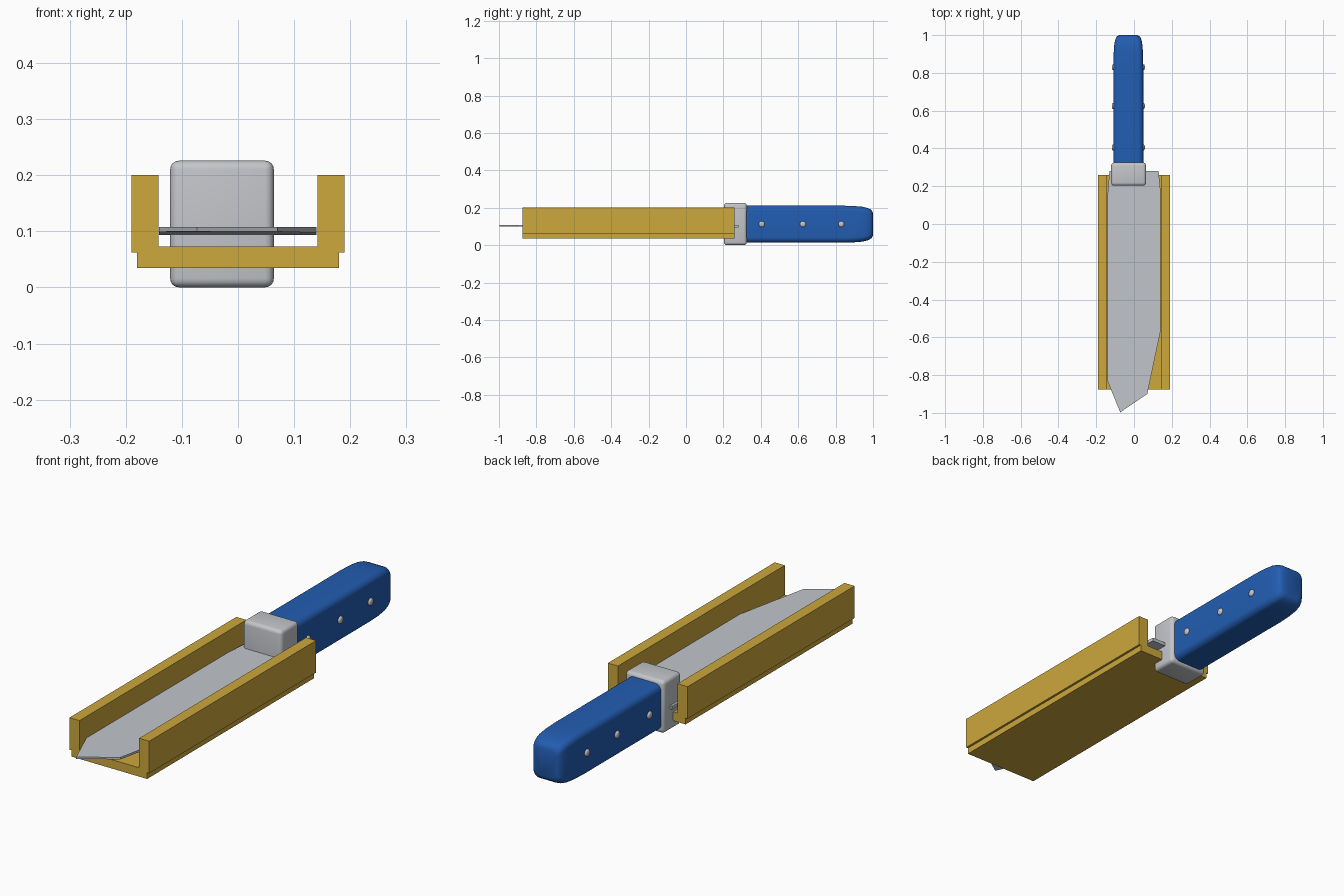
import bpy, bmesh, math
from mathutils import Matrix

if "Cube" in bpy.data.objects:
    bpy.data.objects.remove(bpy.data.objects["Cube"])


def material(name, srgb):
    m = bpy.data.materials.new(name)
    lin = [(c / 255 / 12.92) if c < 10 else ((c / 255 + 0.055) / 1.055) ** 2.4 for c in srgb]
    m.diffuse_color = (*lin, 1)
    m.use_nodes = True
    m.node_tree.nodes["Principled BSDF"].inputs["Base Color"].default_value = m.diffuse_color
    return m


GOLD = material("golden wood", (204, 168, 60))
BLUE = material("blue grip", (34, 93, 178))
STEEL = material("blade steel", (193, 197, 202))
METAL = material("guard metal", (196, 198, 203))


def finish(name, bm, mat, smooth=False):
    bmesh.ops.recalc_face_normals(bm, faces=bm.faces[:])
    me = bpy.data.meshes.new(name)
    bm.to_mesh(me)
    bm.free()
    me.materials.append(mat)
    ob = bpy.data.objects.new(name, me)
    bpy.context.collection.objects.link(ob)
    if smooth:
        bpy.ops.object.select_all(action='DESELECT')
        ob.select_set(True)
        bpy.context.view_layer.objects.active = ob
        bpy.ops.object.shade_smooth_by_angle(angle=math.radians(40))
    return ob


def loft(bm, rings):
    """Skin a list of equal-length point rings and cap both ends."""
    vs = [[bm.verts.new(p) for p in ring] for ring in rings]
    n = len(vs[0])
    for a, b in zip(vs, vs[1:]):
        for i in range(n):
            j = (i + 1) % n
            bm.faces.new((a[i], a[j], b[j], b[i]))
    bm.faces.new(vs[0])
    bm.faces.new(vs[-1])


def rounded_rect(y, cx, cz, hx, hz, r, steps=6):
    pts = []
    for k, (sx, sz) in enumerate(((1, 1), (-1, 1), (-1, -1), (1, -1))):
        for s in range(steps + 1):
            a = (k + s / steps) * math.pi / 2
            pts.append((cx + sx * (hx - r) + r * math.cos(a), y,
                        cz + sz * (hz - r) + r * math.sin(a)))
    return pts


# Open channel sheath: stepped U section run along y
half = [(0.18, 0.035), (0.18, 0.062), (0.19, 0.062), (0.19, 0.2), (0.142, 0.2), (0.142, 0.073)]
section = half + [(-x, z) for x, z in reversed(half)]
bm = bmesh.new()
loft(bm, [[(x, y, z) for x, z in section] for y in (-0.875, 0.26)])
finish("sheath", bm, GOLD)

# Blade: flat outline with angled tip, thinner toward the front
outline = [(-0.073, -0.997), (0.07, -0.9), (0.14, -0.57), (0.14, 0.18), (0.13, 0.28),
           (-0.13, 0.28), (-0.141, 0.14), (-0.141, -0.83)]
bm = bmesh.new()
loft(bm, [[(x, y, 0.1 - 0.007 * min(1, max(0, (y + 1) / 1.2))) for x, y in outline],
          [(x, y, 0.108) for x, y in outline]])
finish("blade", bm, STEEL)

# Guard block with rounded edges
bm = bmesh.new()
bmesh.ops.create_cube(bm, size=1, matrix=Matrix.Translation((-0.0285, 0.264, 0.113))
                      @ Matrix.Diagonal((0.185, 0.122, 0.226, 1)))
bmesh.ops.bevel(bm, geom=bm.edges[:], offset=0.016, segments=4, profile=0.5, affect='EDGES')
finish("guard", bm, METAL, True)

# Handle: rounded sections easing into a soft butt end
stations = [(0.315, 0.079, 0.099), (0.84, 0.079, 0.099), (0.9, 0.078, 0.097),
            (0.945, 0.075, 0.093), (0.97, 0.071, 0.087), (0.985, 0.066, 0.08),
            (0.994, 0.06, 0.073), (1.0, 0.048, 0.06)]
bm = bmesh.new()
loft(bm, [rounded_rect(y, -0.03, 0.112, hx, hz, 0.028) for y, hx, hz in stations])
finish("handle", bm, BLUE, True)

# Domed rivets on both sides of the handle
for i, y in enumerate((0.405, 0.625, 0.83)):
    for side, label in ((1, "right"), (-1, "left")):
        bm = bmesh.new()
        loft(bm, [[(-0.03 + side * d, y + r * math.cos(a), 0.112 + r * math.sin(a))
                   for a in (k * math.tau / 12 for k in range(12))]
                  for d, r in ((0.07, 0.016), (0.081, 0.016), (0.085, 0.013), (0.087, 0.007))])
        finish(f"rivet_{label}_{i + 1}", bm, METAL, True)
